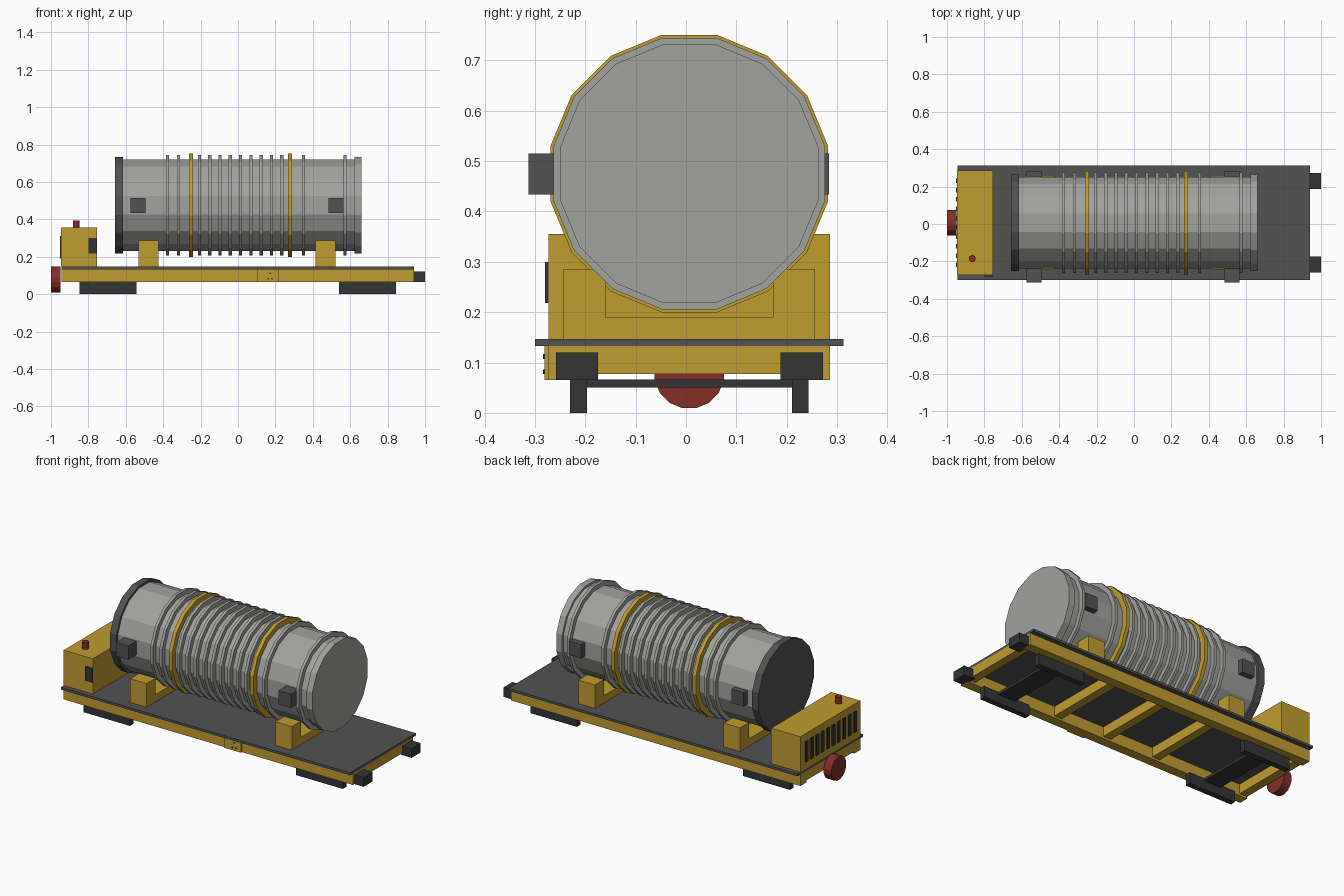
import bpy, bmesh
from math import pi
from mathutils import Matrix

if "Cube" in bpy.data.objects:
    bpy.data.objects.remove(bpy.data.objects["Cube"], do_unlink=True)

MID = 0.0065    # centreline of the wagon in y
AXIS = 0.475    # height of the cask axis


def material(name, r, g, b):
    m = bpy.data.materials.new(name)
    m.use_nodes = True
    m.diffuse_color = (r, g, b, 1)
    m.node_tree.nodes["Principled BSDF"].inputs["Base Color"].default_value = (r, g, b, 1)
    return m


yellow = material("yellow paint", 0.53, 0.34, 0.03)
grey = material("light grey", 0.36, 0.36, 0.345)
dark = material("dark grey", 0.085, 0.085, 0.085)
black = material("black", 0.035, 0.035, 0.035)
red = material("red", 0.23, 0.028, 0.02)


def finish(name, bm, mat):
    me = bpy.data.meshes.new(name)
    bm.to_mesh(me)
    bm.free()
    me.materials.append(mat)
    ob = bpy.data.objects.new(name, me)
    bpy.context.collection.objects.link(ob)
    return ob


def box(name, x, y, z, mat):
    """Box from (low, high) pairs."""
    bm = bmesh.new()
    size = [b - a for a, b in (x, y, z)]
    centre = [(a + b) / 2 for a, b in (x, y, z)]
    bmesh.ops.create_cube(bm, size=1, matrix=Matrix.Translation(centre) @ Matrix.Diagonal((*size, 1)))
    return finish(name, bm, mat)


def disc(name, centre, radius, length, mat, axis="X", sides=16):
    """Flat-sided cylinder with a flat facing up."""
    bm = bmesh.new()
    turn = {"X": Matrix.Rotation(pi / 2, 4, "Y"), "Y": Matrix.Rotation(pi / 2, 4, "X"), "Z": Matrix()}[axis]
    bmesh.ops.create_cone(bm, cap_ends=True, segments=sides, radius1=radius, radius2=radius, depth=length,
                          matrix=Matrix.Translation(centre) @ turn @ Matrix.Rotation(pi / sides, 4, "Z"))
    return finish(name, bm, mat)


def across(a, b):
    """Pair of y limits measured from the centreline."""
    return (MID + a, MID + b)


# Deck and chassis frame
box("deck", (-0.945, 0.94), across(-0.306, 0.306), (0.133, 0.147), dark)
for side, (a, b) in (("front", (-0.279, -0.223)), ("back", (0.223, 0.279))):
    box(side + "_side_beam", (-0.945, 0.94), across(a, b), (0.065, 0.133), yellow)
for i, x in enumerate((-0.92, -0.33, 0, 0.33, 0.915)):
    box(f"cross_beam_{i}", (x - 0.025, x + 0.025), across(-0.23, 0.23), (0.077, 0.133), yellow)

# Connector box on the front beam
box("connector_box", (0.105, 0.217), (-0.281, -0.26), (0.065, 0.133), yellow)
for i, (x, z) in enumerate(((0.172, 0.112), (0.16, 0.082), (0.182, 0.082))):
    disc(f"connector_{i}", (x, -0.281, z), 0.005, 0.006, black, "Y", 8)

# Skids joined by cross plates
for end, x in (("rear", -0.695), ("fore", 0.6925)):
    for side, y in (("front", -0.22), ("back", 0.22)):
        box(f"{end}_{side}_skid", (x - 0.152, x + 0.152), across(y - 0.0165, y + 0.0165), (0, 0.065), black)
    box(end + "_skid_plate", (x - 0.055, x + 0.055), across(-0.22, 0.22), (0.05, 0.066), black)

# Bumpers and round coupling
for side, y in (("front", -0.223), ("back", 0.223)):
    box(side + "_bumper", (0.93, 1.0), across(y - 0.042, y + 0.042), (0.065, 0.12), black)
disc("coupling_disc", (-0.975, MID, 0.078), 0.07, 0.05, red)

# Engine housing with vents, side panel and beacon
box("engine_housing", (-0.945, -0.755), across(-0.279, 0.279), (0.147, 0.355), yellow)
box("side_panel", (-0.8, -0.755), (-0.28, -0.27), (0.218, 0.3), black)
for i in range(10):
    y = -0.225 + i * 0.05
    box(f"vent_{i}", (-0.952, -0.944), across(y - 0.012, y + 0.012), (0.19, 0.312), black)
disc("beacon", (-0.865, -0.185, 0.372), 0.019, 0.046, red, "Z", 12)

# Saddles carrying the cask
for end, x in (("rear", (-0.532, -0.425)), ("fore", (0.415, 0.521))):
    box(end + "_saddle_base", x, across(-0.25, 0.25), (0.147, 0.19), yellow)
    for side, (a, b) in (("front", (-0.25, -0.166)), ("back", (0.166, 0.25))):
        box(f"{end}_{side}_saddle_post", x, across(a, b), (0.147, 0.286), yellow)

# Cask body and end flanges
disc("cask_body", (0, MID, AXIS), 0.249, 1.29, grey)
disc("rear_flange", (-0.637, MID, AXIS), 0.262, 0.042, dark)
disc("fore_flange", (0.6415, MID, AXIS), 0.262, 0.038, grey)

# Ribs and yellow bands
ribs = [-0.377, -0.318] + [-0.206 + 0.055 * i for i in range(9)] + [0.35, 0.572]
for i, x in enumerate(ribs):
    disc(f"rib_{i}", (x, MID, AXIS), 0.275, 0.017, grey)
for i, x in enumerate((-0.251, 0.278)):
    disc(f"band_{i}", (x, MID, AXIS), 0.281, 0.022, yellow)

# Lifting lugs
for end, x in (("rear", -0.535), ("fore", 0.524)):
    box(end + "_front_lug", (x - 0.04, x + 0.04), (-0.313, -0.2), (0.434, 0.515), dark)
    box(end + "_back_lug", (x - 0.04, x + 0.04), (0.2, 0.284), (0.434, 0.515), dark)
